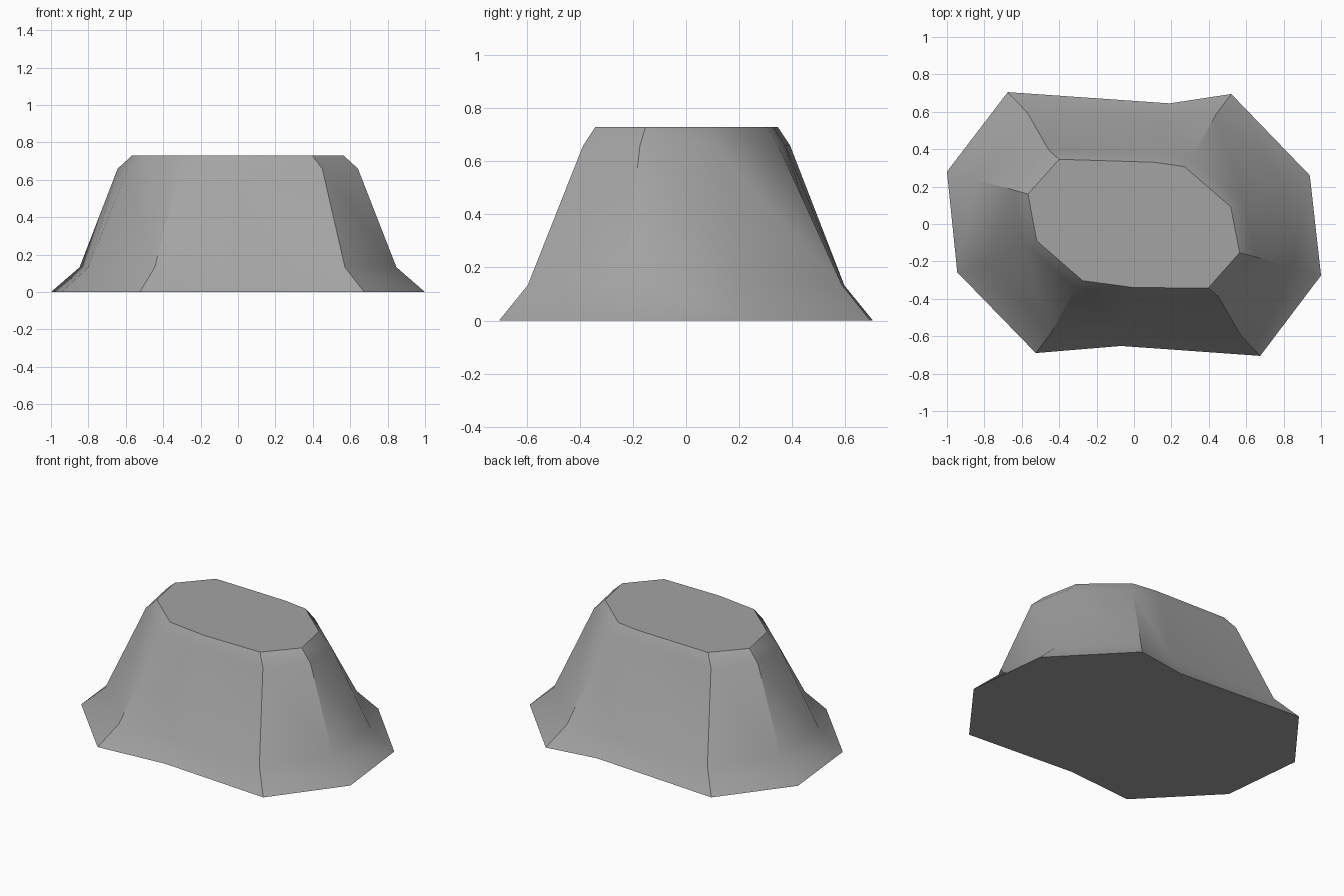
import bpy, bmesh, math

if "Cube" in bpy.data.objects:
    bpy.data.objects.remove(bpy.data.objects["Cube"])

# Outlines of the foot and the flat top, in matching order
FOOT = [(-1, .28), (-.675, .705), (.19, .645), (.52, .695), (.94, .26),
        (1, -.275), (.675, -.705), (-.07, -.652), (-.525, -.69), (-.945, -.258)]
TOP = [(-.567, .16), (-.4, .346), (.11, .33), (.27, .307), (.517, .092),
       (.565, -.153), (.397, -.342), (0, -.34), (-.275, -.303), (-.52, -.09)]

# Levels: outline, scale, height
LEVELS = [(FOOT, 1, 0), (FOOT, .847, .133), (TOP, 1.135, .66), (TOP, 1, .73)]

stone = bpy.data.materials.new("grey stone")
stone.diffuse_color = (.37, .37, .37, 1)
stone.use_nodes = True
stone.node_tree.nodes["Principled BSDF"].inputs["Base Color"].default_value = stone.diffuse_color

# Rock: stacked rings bridged by quads and capped at both ends
bm = bmesh.new()
rings = [[bm.verts.new((x * s, y * s, z)) for x, y in outline]
         for outline, s, z in LEVELS]
for low, high in zip(rings, rings[1:]):
    for i in range(len(low)):
        j = (i + 1) % len(low)
        bm.faces.new((low[i], low[j], high[j], high[i]))
bm.faces.new(rings[0])
bm.faces.new(rings[-1])
bmesh.ops.recalc_face_normals(bm, faces=bm.faces)

mesh = bpy.data.meshes.new("rock")
bm.to_mesh(mesh)
bm.free()
mesh.materials.append(stone)
rock = bpy.data.objects.new("rock", mesh)
bpy.context.collection.objects.link(rock)

# Soft bands, crisp corners
bpy.context.view_layer.objects.active = rock
rock.select_set(True)
bpy.ops.object.shade_smooth_by_angle(angle=math.radians(30))
